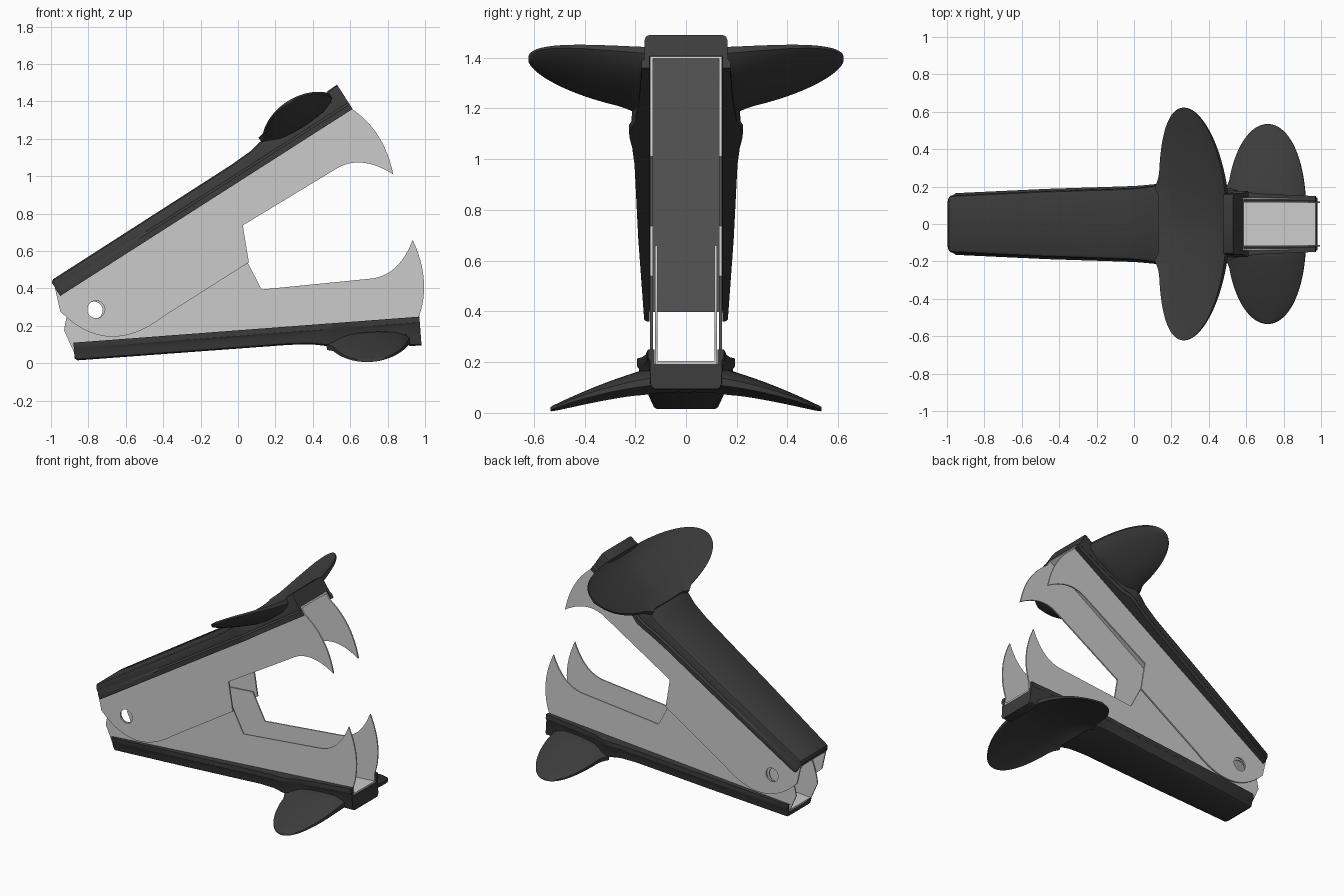
import bpy, bmesh
from math import sin, cos, pi, radians
from mathutils import Vector

if "Cube" in bpy.data.objects:
    bpy.data.objects.remove(bpy.data.objects["Cube"])

plastic = bpy.data.materials.new("dark_plastic")
plastic.diffuse_color = (0.045, 0.045, 0.045, 1)
plastic.use_nodes = True
plastic.node_tree.nodes["Principled BSDF"].inputs["Base Color"].default_value = plastic.diffuse_color


def make_frame(origin, angle, side, y_scale):
    """Map jaw coordinates (along, across, outward) to the world."""
    c, s = cos(radians(angle)), sin(radians(angle))
    return lambda u, y, w: Vector((origin[0] + u * c - side * w * s, y * y_scale,
                                   origin[1] + u * s + side * w * c))


def finish(name, bm, mat=None, angle=35):
    bmesh.ops.recalc_face_normals(bm, faces=bm.faces)
    me = bpy.data.meshes.new(name)
    bm.to_mesh(me)
    bm.free()
    ob = bpy.data.objects.new(name, me)
    bpy.context.collection.objects.link(ob)
    if mat:
        me.materials.append(mat)
    bpy.ops.object.select_all(action='DESELECT')
    ob.select_set(True)
    bpy.context.view_layer.objects.active = ob
    bpy.ops.object.shade_smooth_by_angle(angle=radians(angle))
    return ob


def loft(rings):
    """Skin closed rings of equal length and cap both ends."""
    bm = bmesh.new()
    vs = [[bm.verts.new(p) for p in r] for r in rings]
    n = len(vs[0])
    for a, b in zip(vs, vs[1:]):
        for i in range(n):
            j = (i + 1) % n
            bm.faces.new((a[i], a[j], b[j], b[i]))
    bm.faces.new(vs[0])
    bm.faces.new(vs[-1])
    return bm


def bend(a, c, b, n=12):
    """Quadratic curve from a to b with control point c."""
    return [tuple((1 - t) ** 2 * a[k] + 2 * t * (1 - t) * c[k] + t * t * b[k] for k in (0, 1))
            for t in (i / n for i in range(n + 1))]


def claw_mesh():
    """Side plate with hooked tooth and pivot hole."""
    outline = [(0, 0.055), (1.853, 0.055)]
    outline += bend((1.853, 0), (1.935, -0.19), (1.85, -0.412))
    outline += bend((1.85, -0.412), (1.76, -0.22), (1.6, -0.222))[1:]
    outline += [(1.025, -0.208), (0.946, -0.392)]
    outline += bend((0.4, -0.39), (0.03, -0.42), (-0.045, -0.07), 16)
    hole = [(0.122 + 0.047 * cos(i * pi / 12), -0.164 + 0.047 * sin(i * pi / 12)) for i in range(24)]
    cu = bpy.data.curves.new("claw_outline", 'CURVE')
    cu.dimensions, cu.fill_mode, cu.extrude = '2D', 'BOTH', 0.005
    for pts in (outline, hole):
        sp = cu.splines.new('POLY')
        sp.points.add(len(pts) - 1)
        for p, q in zip(sp.points, pts):
            p.co = (q[0], q[1], 0, 1)
        sp.use_cyclic_u = True
    ob = bpy.data.objects.new("claw_outline", cu)
    bpy.context.collection.objects.link(ob)
    me = bpy.data.meshes.new_from_object(ob.evaluated_get(bpy.context.evaluated_depsgraph_get()))
    bpy.data.objects.remove(ob)
    return me


CLAW = claw_mesh()


def build_jaw(prefix, F):
    # metal side plates
    for side, y in (("near", -0.136), ("far", 0.136)):
        bm = bmesh.new()
        bm.from_mesh(CLAW)
        bmesh.ops.remove_doubles(bm, verts=bm.verts, dist=1e-5)
        for v in bm.verts:
            v.co = F(v.co.x, y + v.co.z, v.co.y)
        finish(f"{prefix}_claw_{side}", bm, angle=30)

    # metal web joining the plates
    web = [(-0.14, 0.045), (0.14, 0.045), (0.14, 0.056), (-0.14, 0.056)]
    finish(f"{prefix}_web", loft([[F(u, y, w) for y, w in web] for u in (0, 1.853)]))

    # plastic channel cover: along, half width, height
    stations = [(0, 0.155, 0.085), (0.015, 0.165, 0.096), (0.6, 0.188, 0.097), (1.15, 0.203, 0.098),
                (1.27, 0.212, 0.104), (1.34, 0.222, 0.118), (1.39, 0.225, 0.118), (1.46, 0.2, 0.098),
                (1.6, 0.185, 0.095), (1.775, 0.178, 0.105), (1.79, 0.176, 0.152), (1.855, 0.175, 0.155)]
    rings = []
    for u, h, t in stations:
        half = [(0.144, 0.057), (0.144, 0), (h, 0), (h, 0.03), (h - 0.01, 0.042),
                (h - 0.012, t - 0.022), (h - 0.018, t - 0.007), (h - 0.032, t)]
        rings.append([F(u, y, w) for y, w in half] + [F(u, -y, w) for y, w in reversed(half)])
    finish(f"{prefix}_cover", loft(rings), plastic)

    # dished finger rest sweeping outward on both sides
    L, n, m = 0.622, 48, 14
    rings = []
    for i in range(n + 1):
        y = -L * cos(pi * (0.012 + 0.976 * i / n))
        k = abs(y) / L
        chord = 0.215 * (1 - k ** 2.4) ** 0.5
        flare = 0.03 * max(0, 1 - abs(abs(y) - 0.2) / 0.07) ** 2
        top, bottom = [], []
        for j in range(m + 1):
            s = -cos(pi * j / m)
            u = 1.583 + s * chord - (flare if s < 0 else 0) * s * s
            w = 0.1 + 0.122 * k ** 1.6 + 0.032 * s ** 4 * (1 - k)
            low = w - (0.016 + 0.06 * (1 - k)) * (1 - 0.5 * s * s)
            if abs(y) < 0.17:
                low = max(low, 0.065)
            top.append(F(u, y, w))
            bottom.append(F(u, y, low))
        rings.append(top + bottom[::-1])
    finish(f"{prefix}_finger_rest", loft(rings), plastic, 50)


# the two jaws share one design; the lower one is narrower and nests inside
build_jaw("upper", make_frame((-0.95, 0.36), 32.6, 1, 1.0))
build_jaw("lower", make_frame((-0.88, 0.11), 4.3, -1, 0.86))
